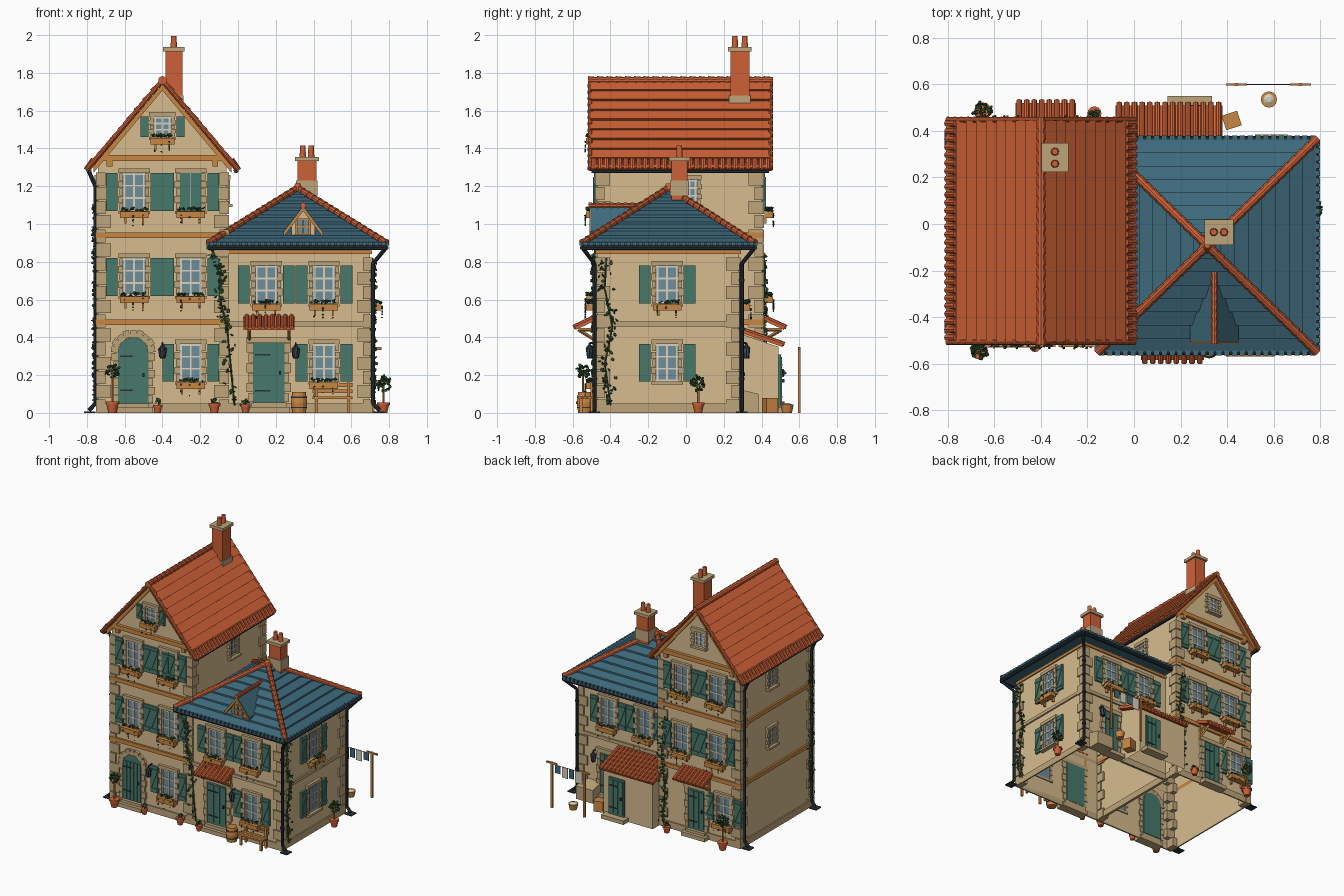
import bpy, bmesh, math, random
from mathutils import Vector as V, Matrix

if "Cube" in bpy.data.objects:
    bpy.data.objects.remove(bpy.data.objects["Cube"])
random.seed(4)
T, Id = Matrix.Translation, Matrix.Identity(4)
Rz = lambda a: Matrix.Rotation(math.radians(a), 4, 'Z')
Ry = lambda a: Matrix.Rotation(a, 4, 'Y')
COL = dict(cream_wall=(214,188,142), stone=(190,165,122), orange_tile=(206,97,54), blue_tile=(62,106,124),
           shutter_green=(72,120,106), wood=(200,134,66), dark_metal=(42,50,56), glass=(112,142,152),
           leaf_green=(52,86,50), pale_paint=(216,210,194))
mats = {}
for n, c in COL.items():
    mats[n] = bpy.data.materials.new(n)
    mats[n].diffuse_color = [(v / 255 / 12.92 if v < 10 else ((v / 255 + .055) / 1.055) ** 2.4) for v in c] + [1]
parts = {}
def get(name, mat):
    return parts.setdefault(name, (bmesh.new(), mat))[0]
def box(name, mat, c, s, M=Id):
    bmesh.ops.create_cube(get(name, mat), size=1, matrix=M @ T(c) @ Matrix.Diagonal((*s, 1)))
def span(name, mat, x0, x1, y0, y1, z0, z1, M=Id):
    box(name, mat, ((x0+x1)/2, (y0+y1)/2, (z0+z1)/2), (x1-x0, y1-y0, z1-z0), M)
def cyl(name, mat, p, q, r, r2=None, n=8, M=Id):
    p, q = M @ V(p), M @ V(q)
    d = q - p
    bmesh.ops.create_cone(get(name, mat), cap_ends=True, segments=n, radius1=r, radius2=r if r2 is None else r2,
        depth=d.length, matrix=T((p+q)/2) @ d.to_track_quat('Z', 'Y').to_matrix().to_4x4())
def pipe(name, mat, pts, r, n=8, M=Id):
    for a, b in zip(pts, pts[1:]):
        cyl(name, mat, a, b, r, n=n, M=M)
def chain(name, mat, p, q, r, n):
    p, q = V(p), V(q)
    for i in range(n):  # overlapping tapered ridge tiles
        cyl(name, mat, p.lerp(q, i/n), p.lerp(q, (i+1)/n), r*1.15, r*.9, 10)
def prism(name, mat, pts, y0, y1, M=Id):
    bm = get(name, mat)
    a, b = ([bm.verts.new(M @ V((x, y, z))) for x, z in pts] for y in (y0, y1))
    bm.faces.new(a); bm.faces.new(b[::-1])
    for i in range(len(a)):
        j = (i+1) % len(a)
        bm.faces.new((a[i], b[i], b[j], a[j]))
def vroof(name, mat, xc, zr, half, ze, t, y0, y1):
    prism(name, mat, [(xc-half,ze),(xc,zr),(xc+half,ze),(xc+half,ze-t),(xc,zr-t),(xc-half,ze-t)], y0, y1)
def leaf(p, s):
    R = Matrix.Rotation(random.uniform(0, 6), 4, V((random.random(), random.random(), .3)))
    bmesh.ops.create_icosphere(get('leaves', 'leaf_green'), subdivisions=1, radius=s,
                               matrix=T(p) @ R @ Matrix.Diagonal((1, .8, .35, 1)))
# ---- frames of reference on each wall: local x along the wall, -y outward
FRONT, T_BACK, H_BACK = T((0,-.47,0)), T((0,.40,0)) @ Rz(180), T((0,.28,0)) @ Rz(180)
RIGHT, LEFT, T_RIGHT = T((.70,0,0)) @ Rz(90), T((-.74,0,0)) @ Rz(-90), T((-.06,0,0)) @ Rz(90)
SHED = T((0,.49,0)) @ Rz(180)

def jambs(M, u, z0, z1, w, n, k=.028):
    for s in (-1, 1):  # alternating jamb stones
        for i in range(n):
            h = (z1-z0)/n; d = k if i % 2 else k*.72
            box('opening_stones', 'stone', (u+s*(w/2+d/2), -.006, z0+h*(i+.5)), (d, .024, h*.92), M)
def shutter(M, u, z, w, h):
    box('shutters', 'shutter_green', (u, -.010, z), (w, .016, h), M)
    for e in (-1, 1):
        box('shutter_battens', 'shutter_green', (u, -.020, z+e*h*.36), (w*.92, .006, .014), M)
    a = math.atan2(h*.66, w*.8)
    box('shutter_battens', 'shutter_green', (0, 0, 0), (math.hypot(h*.66, w*.8), .006, .01), M @ T((u,-.020,z)) @ Ry(-a))
def win(M, u, z, w=.116, h=.2, sw=.062, flower=True, closed=False):
    box('window_glass', 'glass', (u, -.002, z), (w, .008, h), M)
    for x in (-w/2+.007, 0, w/2-.007):
        box('window_frames', 'pale_paint', (u+x, -.006, z), (.010, .012, h), M)
    for k in (-.5, -.17, .17, .5):
        box('window_frames', 'pale_paint', (u, -.006, z+k*(h-.012)), (w, .011, .009), M)
    jambs(M, u, z-h/2, z+h/2, w, 5)
    box('lintels', 'stone', (u, -.008, z+h/2+.012), (w+.05, .026, .024), M)
    box('sills', 'stone', (u, -.012, z-h/2-.008), (w+.05, .04, .016), M)
    if closed:
        for s in (-1, 1): shutter(M, u+s*w/4, z, w/2-.003, h)
    if sw:
        for s in (-1, 1): shutter(M, u+s*(w/2+.03+sw/2), z, sw, h)
    if flower:
        zb = z-h/2-.022
        box('flower_boxes', 'wood', (u, -.037, zb), (w+.035, .045, .034), M)
        for s in (-1, 1):
            box('flower_box_brackets', 'wood', (u+s*w*.4, -.015, zb-.03), (.01, .02, .03), M)
        for i in range(22):
            leaf(M @ V((u+random.uniform(-.5,.5)*(w+.02), -.037+random.uniform(-.02,.02), zb+.024+random.random()*.014)), .010)
        for i in range(9):
            leaf(M @ V((u+random.choice((-.45,-.05,.4))*w, -.063, zb+.01-random.random()*.07)), .007)
def door(M, u, w, z0, z1, stones=True):
    box('doors', 'shutter_green', (u, 0, (z0+z1)/2), (w, .024, z1-z0), M)
    for i in (-1, 0, 1):
        box('door_planks', 'shutter_green', (u+i*w*.3, -.014, (z0+z1)/2), (w*.26, .006, z1-z0-.03), M)
    for k in (.2, .8):
        box('door_hinges', 'dark_metal', (u-w*.2, -.019, z0+(z1-z0)*k), (w*.5, .004, .008), M)
    box('door_handles', 'dark_metal', (u+w*.36, -.024, (z0+z1)/2), (.01, .016, .02), M)
    span('doorsteps', 'stone', u-w/2-.03, u+w/2+.03, -.06, .01, 0, .03, M)
    span('doorsteps', 'stone', u-w/2-.01, u+w/2+.01, -.035, .01, 0, z0, M)
    if stones:
        jambs(M, u, z0, z1, w, 6, .035)
        box('lintels', 'stone', (u, -.008, z1+.016), (w+.07, .026, .032), M)
def awning(M, u0, u1, zt, zb, d, brackets=True):
    prism('awning_roofs', 'orange_tile', [(0,zt),(-d,zb),(-d,zb-.016),(0,zt-.016)], -u1, -u0, M @ Rz(90))
    n = round((u1-u0)/.033)
    for i in range(n):
        u = u0+(i+.5)*(u1-u0)/n
        cyl('awning_tiles', 'orange_tile', (u,0,zt+.003), (u,-d-.012,zb-.001), .012, M=M)
    for u in ((u0+.03, u1-.03) if brackets else ()):
        box('awning_brackets', 'wood', (u, -.01, zb-.02), (.016, .02, .13), M)
        pipe('awning_brackets', 'wood', [(u,-.01,zb-.07),(u,-d+.015,zb-.015),(u,0,zb-.015)], .009, 4, M)
def lantern(M, u, z):
    pipe('lantern_arms', 'dark_metal', [(u,0,z+.05),(u,-.04,z+.05),(u,-.04,z+.03)], .005, 6, M)
    cyl('lantern_caps', 'dark_metal', (u,-.04,z+.02), (u,-.04,z+.042), .024, .006, 6, M)
    cyl('lantern_glass', 'glass', (u,-.04,z-.025), (u,-.04,z+.02), .013, .02, 6, M)
    for a in range(6):
        c, s = math.cos(a*math.pi/3), math.sin(a*math.pi/3)
        cyl('lantern_bars', 'dark_metal', (u+.013*c,-.04+.013*s,z-.027), (u+.02*c,-.04+.02*s,z+.02), .0035, n=4, M=M)
    cyl('lantern_caps', 'dark_metal', (u,-.04,z-.033), (u,-.04,z-.025), .015, n=6, M=M)
def vine(M, pts, n, spread=.03):
    pts = [(u, -.012, z) for u, z in pts]
    pipe('vine_stems', 'leaf_green', pts, .005, 5, M)
    for i in range(n):
        k = random.randrange(len(pts)-1)
        p = V(pts[k]).lerp(V(pts[k+1]), random.random())
        leaf(M @ (p + V((random.gauss(0, spread*.6), random.uniform(-.018,0), 0))), random.uniform(.008,.014))
def pot(x, y, tree=0, k=1):
    cyl('plant_pots', 'orange_tile', (x,y,0), (x,y,.045*k), .02*k, .03*k, 12)
    cyl('plant_pots', 'orange_tile', (x,y,.042*k), (x,y,.055*k), .034*k, n=12)
    if tree: cyl('tree_stems', 'wood', (x,y,.05), (x,y,tree), .006, n=6)
    for i in range(45 if tree else 10):
        d = V([random.gauss(0,1) for _ in range(3)]).normalized() * (.042 if tree else .02) * random.uniform(.6,1)
        leaf(V((x,y,tree or .06)) + d*(1 if tree else k), .012)
def quoins(x, y, sx, sy, z1):
    for i in range(int(z1/.075)):
        a, b = (.08,.05) if i % 2 else (.05,.08)
        box('corner_stones', 'stone', (x+sx*(.012-a/2), y+sy*(.012-b/2), .075*(i+.5)), (a, b, .069))
def band(name, mat, x0, x1, y0, y1, z, h, e=.012):
    for ya, s in ((y0,-1),(y1,1)): box(name, mat, ((x0+x1)/2, ya+s*e/2, z), (x1-x0+2*e, e, h))
    for xa, s in ((x0,-1),(x1,1)): box(name, mat, (xa+s*e/2, (y0+y1)/2, z), (e, y1-y0, h))

# ---- walls (open underneath), plinths, bands, corner stones
prism('tower_walls', 'cream_wall', [(-.74,0),(-.74,1.325),(-.40,1.73),(-.06,1.325),(-.06,0)], -.47, .40)
span('house_walls', 'cream_wall', -.065, .70, -.47, .28, 0, .88)
prism('shed_walls', 'cream_wall', [(.27,0),(.27,.425),(.49,.35),(.49,0)], -.355, .06, Rz(90))
for n in ('tower_walls', 'house_walls', 'shed_walls'):
    bm = parts[n][0]
    bmesh.ops.delete(bm, geom=[f for f in bm.faces if f.calc_center_median().z < .001], context='FACES')
for x0, x1, y1 in ((-.74,-.06,.40), (-.06,.70,.28)):
    band('plinth', 'stone', x0, x1, -.47, y1, .025, .05, .01)
for z in (.48, .94): band('tower_bands', 'wood', -.74, -.06, -.47, .40, z, .03, .014)
band('house_band', 'stone', -.06, .70, -.47, .28, .47, .025)
band('house_cornice', 'wood', -.06, .70, -.47, .28, .85, .02, .01)
for y, s in ((-.47,-1),(.40,1)):
    quoins(-.74, y, -1, s, 1.33); quoins(-.06, y, 1, s, 1.33)
quoins(.70, -.47, 1, -1, .86); quoins(.70, .28, 1, 1, .86)

# ---- tower roof: stepped courses, mirrored
e, r, N, t = V((-.785,1.28)), V((-.40,1.745)), 9, .016
d = (r-e)/N; nrm = V((-d.y, d.x)).normalized()
prof = [e] + [q for i in range(N) for q in (e+d*i+nrm*(t+.014), e+d*(i+1)+nrm*t)] + [r]
for m in (0, 1):
    X = lambda x: -.8-x if m else x
    prism('tower_roof', 'orange_tile', [(X(p.x), p.y) for p in prof], -.505, .445)
    for i in range(28):
        y = -.488+i*.0341; a, b = e+nrm*.018-d*.12, e+nrm*.024+d*.9
        cyl('tower_eave_tiles', 'orange_tile', (X(a.x),y,a.y), (X(b.x),y,b.y), .015)
    for y in (-.508, .448):
        chain('tower_verge_tiles', 'orange_tile', (X(-.80),y,1.29), (-.40,y,1.76), .012, 14)
    cyl('gutters', 'dark_metal', (X(-.79),-.50,1.283), (X(-.79),.44,1.283), .014)
chain('tower_ridge', 'orange_tile', (-.40,-.52,1.76), (-.40,.46,1.76), .02, 20)
for y in (-.497, .425):
    vroof('gable_boards', 'wood', -.40, 1.742, .365, 1.306, .035, y, y+.014)
for y in (-.48, .41):
    box('gable_beams', 'wood', (-.40,y,1.35), (.64,.025,.032))
    for x in (-.68,-.12): box('gable_corbels', 'wood', (x,y,1.32), (.03,.03,.03))

# ---- house hip roof: lofted stepped courses
bm = get('house_roof', 'blue_tile'); N = 8; cx, cy, hx, hy = .315, -.0925, .47, .457
levels = [(0,.872)] + [q for i in range(N) for q in ((i/N, .89+.29*i/N+.013), (min((i+1)/N,.998), .89+.29*(i+1)/N))]
rings = [[bm.verts.new((cx+a*hx*(1-k), cy+b*hy*(1-k), z)) for a, b in ((-1,-1),(1,-1),(1,1),(-1,1))] for k, z in levels]
for A, B in zip(rings, rings[1:]):
    for i in range(4): bm.faces.new((A[i], A[(i+1)%4], B[(i+1)%4], B[i]))
bm.faces.new(rings[0][::-1]); bm.faces.new(rings[-1])
for a, b in ((-1,-1),(1,-1),(1,1),(-1,1)):
    chain('hip_tiles', 'orange_tile', (cx+a*hx,cy+b*hy,.90), (cx,cy,1.19), .018, 16)
cyl('hip_cap', 'orange_tile', (cx,cy,1.175), (cx,cy,1.215), .035, .012, 10)
for s in (-1, 1):
    for i in range(28):
        u = (i+.5)/14-1
        box('house_eave_tiles', 'blue_tile', (cx+u*hx, cy+s*hy, .895), (.024,.03,.02))
        box('house_eave_tiles', 'blue_tile', (cx+s*hx, cy+u*hy, .895), (.03,.024,.02))
    cyl('gutters', 'dark_metal', (cx-hx,cy+s*hy,.875), (cx+hx,cy+s*hy,.875), .013)
    cyl('gutters', 'dark_metal', (cx+s*hx,cy-hy,.875), (cx+s*hx,cy+hy,.875), .013)
# dormer
prism('dormer_walls', 'cream_wall', [(.283,.90),(.283,1.0),(.345,1.075),(.407,1.0),(.407,.90)], -.485, -.2)
vroof('dormer_roof', 'blue_tile', .345, 1.097, .104, .962, .018, -.505, -.19)
vroof('dormer_boards', 'wood', .345, 1.09, .104, .953, .022, -.512, -.495)
chain('dormer_ridge', 'orange_tile', (.345,-.515,1.098), (.345,-.18,1.098), .014, 9)
DM = T((0,-.485,0))
box('dormer_glass', 'glass', (.345,-.002,.985), (.06,.008,.07), DM)
for x in (-.035,0,.035): box('dormer_frame', 'wood', (.345+x,-.006,.985), (.012 if x else .006,.016,.08), DM)
for z in (.945,.985,1.025): box('dormer_frame', 'wood', (.345,-.006,z), (.085,.015,.008), DM)
# chimneys
for x, y, w, dp, z0, z1, px, py in ((-.34,.285,.09,.10,1.50,1.92,0,.026), (.365,-.035,.10,.085,1.05,1.34,.022,0)):
    box('chimney_stacks', 'orange_tile', (x,y,(z0+z1)/2), (w,dp,z1-z0))
    box('chimney_bases', 'stone', (x,y,z0+.14), (w+.014,dp+.014,.08))
    box('chimney_caps', 'stone', (x,y,z1+.005), (w+.025,dp+.025,.022))
    for s in (-1, 1):
        cyl('chimney_pots', 'orange_tile', (x+s*px,y+s*py,z1), (x+s*px,y+s*py,z1+.075), .018, .014, 12)

# ---- windows
for M, xs in ((FRONT, (-.55,-.25)), (T_BACK, (.25,.55))):
    for x in xs:
        win(M, x, 1.17, closed=(M is FRONT and x > -.4)); win(M, x, .72)
win(FRONT, -.25, .265); win(T_BACK, .61, .265)
win(FRONT, -.40, 1.515, .09, .11, .042); win(T_BACK, .40, 1.515, .08, .11, 0, False)
for x in (.15, .455):
    win(FRONT, x, .68); win(H_BACK, -x, .68)
win(FRONT, .455, .265)
win(RIGHT, -.10, .68); win(RIGHT, -.10, .265, flower=False)
for z in (1.17, .72): win(LEFT, -.03, z, .075, .13, 0, False)
win(T_RIGHT, .02, 1.17, .075, .13, 0, False)
# ---- doors, with an arched one on the tower front
arc = [(-.555+.08*math.cos(a*math.pi/10), .32+.08*math.sin(a*math.pi/10)) for a in range(11)]
prism('arched_door', 'shutter_green', [(-.635,.05),(-.475,.05)] + arc, -.482, -.455)
for i in range(-2, 3): box('arched_door_planks', 'shutter_green', (-.555+i*.03,-.484,.20), (.026,.008,.29))
for z in (.12,.30): box('door_hinges', 'dark_metal', (-.59,-.489,z), (.07,.004,.008))
box('door_handles', 'dark_metal', (-.50,-.492,.2), (.01,.016,.02))
jambs(FRONT, -.555, .05, .32, .16, 6, .035)
for i in range(9):
    a = math.pi*(i+.5)/9
    box('arch_stones', 'stone', (.097+.005*(i%2),0,0), (.04,.028,.034), T((-.555,-.476,.32)) @ Ry(-a))
span('doorsteps', 'stone', -.66, -.45, -.53, -.46, 0, .03); span('doorsteps', 'stone', -.64, -.47, -.505, -.46, 0, .05)
door(FRONT, .163, .165, .055, .37); door(T_BACK, .38, .14, .05, .36)
door(SHED, -.24, .13, .03, .31, False); door(H_BACK, -.46, .12, .05, .36)
awning(FRONT, .03, .30, .51, .455, .115); awning(T_BACK, .25, .51, .51, .455, .12)
awning(T((0,.28,0)) @ Rz(180), -.38, .08, .445, .365, .23, False)
for M, u in ((FRONT,-.40), (FRONT,.305), (H_BACK,-.56)): lantern(M, u, .32)
# ---- downpipes
for x, y, top in ((-.755,-.44,(-.79,-.44,1.28)), (-.755,.37,(-.79,.37,1.28)), (.715,-.485,(.78,-.545,.87)), (.715,.295,(.78,.36,.87))):
    s = 1 if x > 0 else -1; z = top[2]
    pipe('downpipes', 'dark_metal', [top, (x,y,z-.08), (x,y,.05), (x+s*.035,y,.012)], .011)
    for k in (.2,.5,.8): cyl('pipe_clips', 'dark_metal', (x,y,z*k), (x,y,z*k+.014), .015)
    box('drain_plates', 'dark_metal', (x+s*.03,y,.004), (.06,.06,.008))
# ---- climbing plants
vine(FRONT, [(-.02,.04),(-.04,.25),(-.06,.45),(-.10,.62),(-.09,.75),(-.14,.87)], 110)
vine(RIGHT, [(-.40,.04),(-.43,.25),(-.39,.45),(-.43,.65),(-.42,.82)], 100)
vine(LEFT, [(.44,.04),(.42,.35),(.44,.7),(.42,1.1)], 110, .025)
vine(T_BACK, [(.09,.04),(.11,.3),(.08,.55),(.11,.85)], 100)
pot(-.665,-.545,.22,1.1); pot(-.65,.485,.22,1.1); pot(.77,.065,.155,1)
for x, y, k in ((-.425,-.525,.75), (-.125,-.52,.95), (.04,-.53,.8), (-.17,.475,.9)): pot(x, y, 0, k)
# ---- barrel, bench
cyl('barrel', 'wood', (.323,-.535,0), (.323,-.535,.055), .036, .043, 12)
cyl('barrel', 'wood', (.323,-.535,.055), (.323,-.535,.11), .043, .036, 12)
for z in (.025,.08): cyl('barrel_hoops', 'dark_metal', (.323,-.535,z), (.323,-.535,z+.007), .0425, n=12)
for y in (-.56,-.535,-.51): box('bench_seat', 'wood', (.50,y,.08), (.21,.021,.012))
for z in (.115,.148): box('bench_back', 'wood', (.50,-.492,z), (.21,.01,.02))
for x in (.415,.585):
    box('bench_legs', 'wood', (x,-.555,.04), (.016,.016,.08)); box('bench_legs', 'wood', (x,-.498,.08), (.016,.014,.16))
# ---- back yard: bulkhead, crate, basket, washing line
prism('cellar_hatch', 'stone', [(.28,0),(.28,.125),(.385,.10),(.385,0)], -.66, -.52, Rz(90))
box('crate', 'wood', (0,0,.04), (.07,.065,.08), T((.42,.445,0)) @ Rz(18))
cyl('laundry_basket', 'wood', (.58,.535,0), (.58,.535,.045), .026, .035, 12)
cyl('basket_linen', 'pale_paint', (.58,.535,.044), (.58,.535,.052), .026, .012, 8)
for x in (.44, .715):
    box('line_posts', 'wood', (x,.60,.175), (.014,.012,.35)); box('line_arms', 'wood', (x,.60,.342), (.09,.01,.012))
cyl('washing_line', 'dark_metal', (.40,.60,.335), (.76,.60,.335), .002, n=5)
for x, w, h, m in ((.49,.06,.09,'pale_paint'), (.55,.04,.07,'blue_tile'), (.605,.05,.08,'pale_paint'), (.665,.045,.06,'blue_tile')):
    box('laundry_'+m, m, (x,.60,.335-h/2), (w,.005,h))

# ---- turn every part into an object
for name, (bm, mat) in parts.items():
    bmesh.ops.recalc_face_normals(bm, faces=bm.faces)
    me = bpy.data.meshes.new(name); bm.to_mesh(me); bm.free()
    me.materials.append(mats[mat])
    bpy.context.collection.objects.link(bpy.data.objects.new(name, me))

for m in bpy.data.materials:
    if m.users and not m.is_grease_pencil:
        m.use_nodes = True
        m.node_tree.nodes["Principled BSDF"].inputs["Base Color"].default_value = m.diffuse_color
